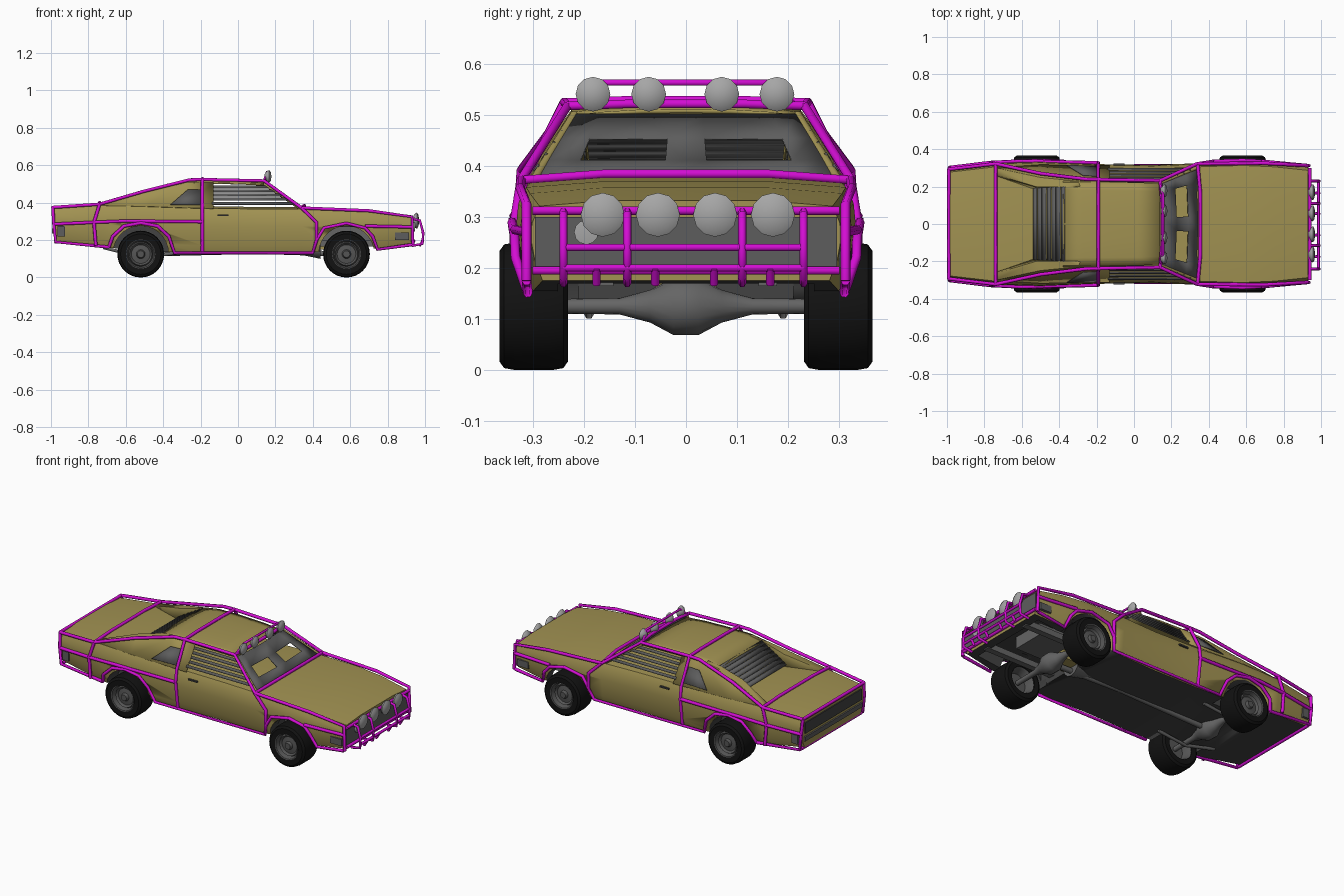
import bpy, bmesh, math
from mathutils import Matrix, Vector

if "Cube" in bpy.data.objects:
    bpy.data.objects.remove(bpy.data.objects["Cube"])


def material(name, r, g, b):
    m = bpy.data.materials.new(name)
    m.use_nodes = True
    m.diffuse_color = (r, g, b, 1)
    m.node_tree.nodes["Principled BSDF"].inputs["Base Color"].default_value = (r, g, b, 1)
    return m


GOLD = material("gold paint", .36, .29, .085)
MAGENTA = material("magenta tube", .65, .004, .65)
SHADE = material("window grey", .11, .11, .11)
LAMP = material("lamp grey", .38, .38, .38)
RUBBER = material("tyre black", .006, .006, .006)
RIM = material("rim grey", .09, .09, .09)
UNDER = material("underside dark grey", .055, .055, .055)
CHASSIS = material("chassis grey", .13, .13, .13)


def finish(bm, name, mat, thick=0, smooth=True):
    bmesh.ops.recalc_face_normals(bm, faces=bm.faces)
    me = bpy.data.meshes.new(name)
    bm.to_mesh(me)
    bm.free()
    ob = bpy.data.objects.new(name, me)
    bpy.context.collection.objects.link(ob)
    me.materials.append(mat)
    if thick:
        mod = ob.modifiers.new("thickness", 'SOLIDIFY')
        mod.thickness, mod.offset = thick, 0
    if smooth:
        activate(ob)
        bpy.ops.object.shade_smooth_by_angle(angle=math.radians(35))
    return ob


def activate(ob):
    bpy.ops.object.select_all(action='DESELECT')
    ob.select_set(True)
    bpy.context.view_layer.objects.active = ob


def loft(name, rows, mat, thick=0, closed=False, smooth=True):
    """Skin equal-length rows of points; closed rows are capped into a solid."""
    bm = bmesh.new()
    rings = [[bm.verts.new(p) for p in row] for row in rows]
    n = len(rings[0])
    for a, b in zip(rings, rings[1:]):
        for i in range(n if closed else n - 1):
            j = (i + 1) % n
            bm.faces.new((a[i], a[j], b[j], b[i]))
    if closed:
        bm.faces.new(rings[0])
        bm.faces.new(rings[-1])
    return finish(bm, name, mat, thick, smooth)


def lathe(name, profile, loc, rot, mat, segs=28):
    """Spin (radius, height) points about z, then rotate and place."""
    bm = bmesh.new()
    vs = [bm.verts.new((r, 0, h)) for r, h in profile]
    es = [bm.edges.new(e) for e in zip(vs, vs[1:])]
    bmesh.ops.spin(bm, geom=vs + es, cent=(0, 0, 0), axis=(0, 0, 1), angle=math.tau, steps=segs)
    bmesh.ops.remove_doubles(bm, verts=bm.verts, dist=1e-5)
    bm.transform(Matrix.Translation(loc) @ rot)
    return finish(bm, name, mat)


def box(name, lo, hi, mat):
    bm = bmesh.new()
    size = Vector(hi) - Vector(lo)
    bmesh.ops.create_cube(bm, size=1, matrix=Matrix.Translation((Vector(lo) + Vector(hi)) / 2)
                          @ Matrix.Diagonal((*size, 1)))
    return finish(bm, name, mat, smooth=False)


def tubes(name, paths, radius=.0095, mat=MAGENTA):
    cu = bpy.data.curves.new(name, 'CURVE')
    cu.dimensions, cu.bevel_depth, cu.bevel_resolution = '3D', radius, 1
    cu.use_fill_caps = True
    for path in paths:
        sp = cu.splines.new('POLY')
        sp.points.add(len(path) - 1)
        for p, co in zip(sp.points, path):
            p.co = (*co, 1)
    ob = bpy.data.objects.new(name, cu)
    bpy.context.collection.objects.link(ob)
    cu.materials.append(mat)
    activate(ob)
    bpy.ops.object.convert(target='MESH')
    return ob


def flip(path, s):
    return [(x, y * s, z) for x, y, z in path]


ROT_X = Matrix.Rotation(math.pi / 2, 4, 'Y')
ROT_Y = {s: Matrix.Rotation(-s * math.pi / 2, 4, 'X') for s in (1, -1)}

# Lower body: stations of x, half width, bottom and top height
STATIONS = [(-.985, .295, .195, .372), (-.74, .325, .165, .388), (-.5, .333, .14, .385),
            (-.19, .32, .13, .375), (.1, .315, .13, .37), (.34, .325, .13, .37),
            (.58, .333, .15, .362), (.75, .325, .155, .35), (.93, .305, .175, .325)]


def half_width(x):
    for a, b in zip(STATIONS, STATIONS[1:]):
        if x <= b[0]:
            return a[1] + (b[1] - a[1]) * (x - a[0]) / (b[0] - a[0])
    return STATIONS[-1][1]


rows = []
for x, w, zb, zt in STATIONS:
    half = [(.92 * w, zb), (.97 * w, zb + .04), (w, zb + .6 * (zt - zb)),
            (.985 * w, zt - .035), (.94 * w, zt - .004), (.5 * w, zt + .007)]
    rows.append([(x, y, z) for y, z in half] + [(x, -y, z) for y, z in reversed(half)])
body = loft("lower_body", rows, GOLD, closed=True)

# Wheel arches and open engine bay
cutters = [box("engine_bay_cutter", (.44, -.25, 0), (.88, .25, .27), UNDER)]
for x in (-.52, .58):
    for s in (1, -1):
        cutters.append(lathe("arch_cutter", [(0, -.1), (.148, -.1), (.148, .1), (0, .1)],
                             (x, s * .31, .128), ROT_Y[s], UNDER))
for c in cutters:
    c.hide_render = True
    mod = body.modifiers.new("cut", 'BOOLEAN')
    mod.object, mod.operation, mod.solver = c, 'DIFFERENCE', 'EXACT'
    activate(body)
    bpy.ops.object.modifier_apply(modifier=mod.name)
    bpy.data.objects.remove(c)
body.data.materials.clear()
for m in (GOLD, UNDER):
    body.data.materials.append(m)
for f in body.data.polygons:
    c = f.center
    inside = abs(c.y) < half_width(c.x) * .91 and c.z < .3 and -.95 < c.x < .9
    f.material_index = 1 if f.normal.z < -.5 or inside else 0

# Roof and open-backed sail pillars
loft("roof", [[(x, y * w, z - .012 * abs(y) ** 3) for y in (-1, -.8, -.4, 0, .4, .8, 1)]
              for x, w, z in ((.14, .215, .507), (.02, .222, .513), (-.14, .224, .517),
                              (-.28, .225, .515), (-.38, .23, .497))], GOLD, .008)
SAIL_LOW = [(-.74, .3, .383), (-.5, .316, .38), (-.28, .312, .372), (-.13, .31, .368)]
SAIL_TOP = [(-.74, .298, .388), (-.5, .248, .458), (-.28, .226, .504), (-.13, .222, .507)]
SAIL_IN = [(-.74, .265, .388), (-.52, .2, .455), (-.36, .2, .5), (-.28, .2, .508)]
SAIL_FOOT = [(-.74, .255, .385), (-.54, .19, .39), (-.38, .19, .4), (-.28, .19, .4)]
WINDOW = [(-.36, .31, .39), (-.2, .305, .39), (-.2, .253, .47), (-.27, .254, .468)]


def window_y(z):
    return .312 - (z - .37) * .72


for s, side in ((1, "left"), (-1, "right")):
    loft(side + "_sail_pillar", [flip(r, s) for r in (SAIL_LOW, SAIL_TOP, SAIL_IN, SAIL_FOOT)], GOLD, .004)
    loft(side + "_quarter_window", [flip([(x, y + .004, z) for x, y, z in WINDOW[:2]], s),
         flip([(x, y + .004, z) for x, y, z in reversed(WINDOW[2:])], s)], SHADE, .005)
    # Side window slats end on the sloping windscreen pillar
    for i in range(5):
        z = .39 + i * .022
        end = .335 - (z - .37) * 1.56
        loft(f"{side}_window_slat", [[(x, s * window_y(h), h) for x in (-.14, end)]
                                     for h in (z, z + .013)], SHADE, .005)
    tubes(side + "_windscreen_pillar", [flip([(.335, .3, .368), (.14, .218, .5)], s)], .009, GOLD)
    box(side + "_door_handle", (-.11, s * .318 - .006, .33), (-.05, s * .318 + .006, .338), UNDER)
    box(side + "_rear_marker", (-.965, s * .3 - .007, .22), (-.925, s * .3 + .007, .275), SHADE)
    box(side + "_front_marker", (.84, s * .307 - .008, .2), (.915, s * .307 + .008, .24), SHADE)

# Windscreen plate with two viewing slots
bm = bmesh.new()
US, VS = (-1, -.77, -.15, .15, .77, 1), (0, .3, .63, 1)
grid = [[bm.verts.new((.335 - .19 * v + .012 * (1 - u * u), u * (.29 - .072 * v), .37 + .13 * v))
         for u in US] for v in VS]
for j in range(3):
    for i in range(5):
        if not (j == 1 and i in (1, 3)):
            bm.faces.new((grid[j][i], grid[j][i + 1], grid[j + 1][i + 1], grid[j + 1][i]))
finish(bm, "windscreen_plate", SHADE, .006)

# Rear window louvres
for i in range(7):
    x, z = -.54 + i * .025, .4 + i * .0142
    loft("rear_window_slat", [[(x, y, z) for y in (-.2, .2)],
                              [(x + .021, y, z + .016) for y in (-.2, .2)]], SHADE, .004)

# Nose and tail panels
box("grille", (.928, -.295, .2), (.936, .295, .3), SHADE)
box("tail_panel", (-.992, -.27, .28), (-.984, .27, .345), UNDER)
box("rear_bumper", (-.994, -.275, .235), (-.984, .275, .262), SHADE)
lathe("headlamp", [(0, .008), (.024, .005), (.024, -.01), (0, -.01)], (.94, -.195, .27), ROT_X, LAMP, 12)

# Roll cage
def hug(points):
    """Lift (x, z) points onto the body side."""
    return [(x, half_width(x) * (.97 if z > .33 else .93 if z < .17 else 1) + .007, z) for x, z in points]


SIDE = [hug([(-.99, .375), (-.74, .392)]),
        hug([(-.99, .285), (-.77, .295), (-.6, .302), (-.19, .298)]),
        hug([(-.99, .375), (-.985, .285), (-.975, .19), (-.69, .162)]),
        hug([(-.74, .392), (-.77, .295), (-.76, .17)]),
        hug([(-.69, .162), (-.67, .22), (-.61, .275), (-.52, .292), (-.43, .275), (-.37, .22),
             (-.34, .132), (.4, .132), (.42, .2), (.42, .295), (.34, .372)]),
        hug([(.42, .2), (.46, .265), (.58, .29), (.68, .265), (.72, .22), (.745, .15), (.93, .175)]),
        hug([(.68, .275), (.93, .27)]),
        hug([(.34, .372), (.7, .357), (.93, .325), (.935, .175)]),
        [(-.74, .322, .392), (-.5, .27, .462), (-.26, .24, .522), (-.19, .238, .524),
         (.14, .232, .517), (.34, .323, .372)],
        hug([(-.19, .13), (-.19, .298), (-.19, .37)]) + [(-.19, .238, .524)]]
for s, side in ((1, "left"), (-1, "right")):
    tubes(side + "_cage", [flip(p, s) for p in SIDE])
tubes("cage_cross_tubes", [[(x, -y, z), (x + bow, -y * .5, z + up), (x + bow, y * .5, z + up), (x, y, z)]
      for x, y, z, bow, up in ((-.99, .295, .375, 0, 0), (-.975, .29, .19, 0, 0), (-.74, .322, .392, 0, .008),
                               (-.19, .238, .524, 0, .004), (.14, .232, .517, .01, .004),
                               (.34, .323, .372, .015, .012), (.94, .3, .312, 0, 0), (.94, .3, .195, 0, 0))])

# Bull bar
bars = [[(.935, y, .312), (.972, y, .305), (.99, y, .24), (.987, y, .18), (.93, y, .17)]
        for y in (-.24, -.115, .11, .23)]
bars += [[(.987, -.24, z), (.987, .23, z)] for z in (.24, .2)]
bars += [[(.99, y, .2), (.97, y, .168)] for y in (-.175, -.06, .055, .165)]
tubes("bull_bar", bars, .008)

# Spot lamps on the bull bar and the roof bar
tubes("roof_lamp_bar", [[(.14, -.21, .52), (.155, -.165, .563), (.155, .165, .563), (.14, .21, .52)]], .007)
for ys, x, z, r in (((-.163, -.055, .057, .17), .955, .304, .043), ((-.182, -.073, .07, .178), .165, .54, .034)):
    for y in ys:
        lathe("spot_lamp", [(0, .014), (r * .7, .01), (r, .002), (r * .9, -.008), (r * .4, -.022), (0, -.024)],
              (x, y, z), ROT_X, LAMP, 12)

# Wheels
TYRE = [(.078, -.066), (.108, -.067), (.121, -.058), (.125, -.035), (.125, .035), (.121, .058),
        (.108, .067), (.078, .066)]
HUB = [(0, .056), (.018, .056), (.024, .04), (.05, .036), (.06, .048), (.066, .036), (.074, .062),
       (.082, .064), (.08, -.06), (.07, -.05), (.06, -.01), (0, -.01)]
for x in (-.52, .58):
    for s in (1, -1):
        lathe("tyre", TYRE, (x, s * .298, .125), ROT_Y[s], RUBBER, 32)
        lathe("wheel_rim", HUB, (x, s * .298, .125), ROT_Y[s], RIM, 24)
    # Axle with a drooping differential
    lathe("axle", [(0, -.28), (.014, -.28), (.016, -.13), (.032, -.07), (.056, -.025), (.056, .025),
                   (.032, .07), (.016, .13), (.014, .28), (0, .28)], (x, 0, .125), ROT_Y[1], CHASSIS, 16)

# Drivetrain and frame
tubes("drive_shaft", [[(-.52, 0, .125), (.1, 0, .14), (.58, 0, .125)]], .016, CHASSIS)
lathe("gearbox", [(0, -.16), (.025, -.16), (.035, .02), (.06, .14), (0, .14)], (.3, 0, .16), ROT_X, CHASSIS, 12)
box("oil_pan", (.42, -.06, .15), (.54, .06, .21), GOLD)
box("engine_block", (.44, -.1, .2), (.74, .1, .28), CHASSIS)
for s in (1, -1):
    box("frame_rail", (.4, s * .16 - .018, .165), (.9, s * .16 + .018, .2), CHASSIS)
    tubes("leaf_spring", [[(-.72, s * .19, .16), (-.52, s * .19, .11), (-.33, s * .19, .13)]], .01, CHASSIS)
